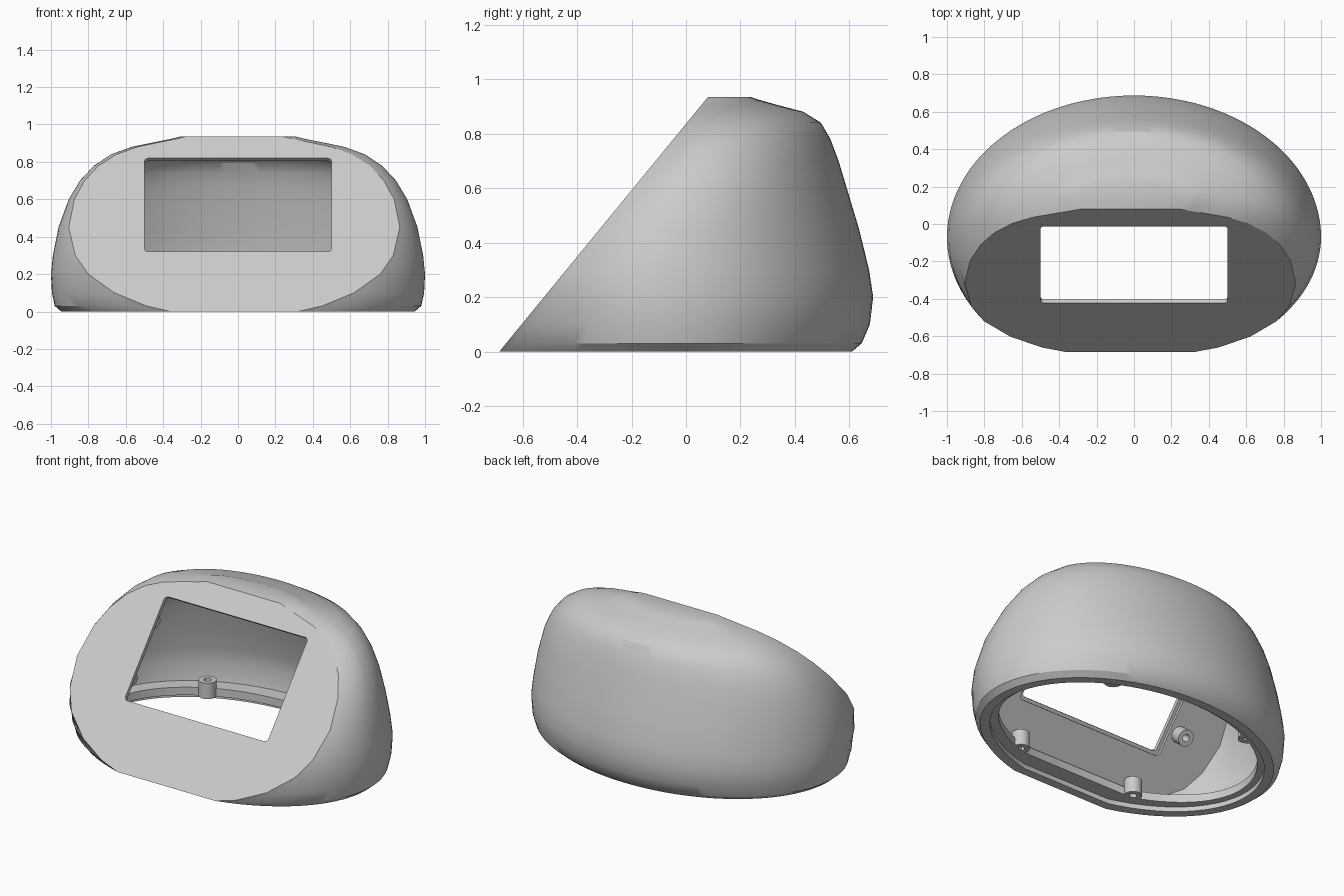
import bpy, bmesh, math
from mathutils import Matrix, Vector

old = bpy.data.objects.get("Cube")
if old:
    bpy.data.objects.remove(old, do_unlink=True)

grey = bpy.data.materials.new("plain_grey")
grey.use_nodes = True
grey.diffuse_color = (0.6, 0.6, 0.6, 1)
grey.node_tree.nodes["Principled BSDF"].inputs["Base Color"].default_value = (0.6, 0.6, 0.6, 1)

SLOPE = 1.22                      # rise of the slanted front
TILT = math.atan(SLOPE)
FRONT = -0.685
WALL = 0.055

# height, half width, half width of the flat front, back y, y of widest point
PROFILE = [
    (0.0, 0.945, 0.34, 0.61, -0.07),
    (0.03, 0.98, 0.47, 0.645, -0.07),
    (0.1, 0.995, 0.64, 0.675, -0.07),
    (0.2, 1.0, 0.78, 0.687, -0.07),
    (0.3, 0.99, 0.85, 0.672, -0.07),
    (0.45, 0.96, 0.885, 0.635, -0.05),
    (0.6, 0.905, 0.855, 0.59, 0.0),
    (0.7, 0.845, 0.80, 0.56, 0.04),
    (0.78, 0.77, 0.725, 0.53, 0.08),
    (0.84, 0.68, 0.63, 0.495, 0.11),
    (0.88, 0.57, 0.52, 0.43, 0.13),
    (0.905, 0.45, 0.40, 0.335, 0.14),
    (0.925, 0.35, 0.30, 0.265, 0.15),
    (0.935, 0.31, 0.26, 0.235, 0.15),
]


def lookup(z):
    for lo, hi in zip(PROFILE, PROFILE[1:]):
        if z <= hi[0]:
            t = (z - lo[0]) / (hi[0] - lo[0])
            return [p + (q - p) * t for p, q in zip(lo, hi)]
    return PROFILE[-1]


def section(key, inset=0, z=None, plane_z=None, steps=14):
    """Horizontal outline: flat front, rounded sides and back."""
    z = key if z is None else z
    plane_z = z if plane_z is None else plane_z
    _, a, f, back, mid = lookup(key)
    a, f, back = a - inset, f - inset / 2, back - inset
    front = plane_z / SLOPE + FRONT + inset
    mid = max(mid, front + 0.02)
    back = max(back, mid + 0.03)

    def side(sign):
        start = math.acos(min((f - sign * 0.02) / a, 0.995))
        depth = (mid - front) / math.sin(start)
        pts = []
        for i in range(steps):
            t = start * (i / steps - 1)
            pts.append(Vector((sign * a * math.cos(t), mid + depth * math.sin(t), z)))
        for i in range(steps * 2):
            t = math.pi / 2 * i / (steps * 2)
            pts.append(Vector((sign * a * math.cos(t), mid + (back - mid) * math.sin(t), z)))
        return pts

    return side(1) + [Vector((0, back, z))] + side(-1)[::-1]


def loft(name, rings, cyclic=False, matrix=Matrix()):
    bm = bmesh.new()
    loops = [[bm.verts.new(matrix @ p) for p in ring] for ring in rings]
    pairs = list(zip(loops, loops[1:])) + ([(loops[-1], loops[0])] if cyclic else [])
    n = len(loops[0])
    for low, high in pairs:
        for i in range(n):
            j = (i + 1) % n
            bm.faces.new((low[i], low[j], high[j], high[i]))
    if not cyclic:
        bm.faces.new(loops[0])
        bm.faces.new(loops[-1])
    bmesh.ops.recalc_face_normals(bm, faces=bm.faces)
    mesh = bpy.data.meshes.new(name)
    bm.to_mesh(mesh)
    bm.free()
    mesh.materials.append(grey)
    obj = bpy.data.objects.new(name, mesh)
    bpy.context.collection.objects.link(obj)
    return obj


def select(obj):
    bpy.ops.object.select_all(action="DESELECT")
    obj.select_set(True)
    bpy.context.view_layer.objects.active = obj


def smooth(obj):
    select(obj)
    bpy.ops.object.shade_smooth_by_angle(angle=math.radians(28))


# Housing: outer skin down to the rim, recessed ledge, then the inner skin
LEDGE, RECESS, LEDGE_TOP = 0.13, 0.03, 0.08
rings = [section(row[0]) for row in reversed(PROFILE)]
rings += [
    section(0, WALL),
    section(0, WALL, RECESS, 0),
    section(RECESS, LEDGE),
    section(RECESS, LEDGE, LEDGE_TOP, RECESS),
    section(LEDGE_TOP, WALL),
]
rings += [section(row[0], WALL, row[0] * 0.95) for row in PROFILE[3:-2]]
housing = loft("housing", rings)

# Window through the slanted front, with a shallow step on the inside
face_matrix = Matrix.Translation((0, 0.57 / SLOPE + FRONT, 0.57)) @ Matrix.Rotation(TILT, 4, "X")


def rounded_rectangle(w, h, r, z):
    pts = []
    for k, (sx, sy) in enumerate([(1, 1), (-1, 1), (-1, -1), (1, -1)]):
        for i in range(5):
            t = math.pi / 2 * (k + i / 4)
            pts.append(Vector((sx * (w / 2 - r) + r * math.cos(t),
                               sy * (h / 2 - r) + r * math.sin(t), z)))
    return pts


for grow, top in ((0, 0.1), (0.04, -0.025)):
    cutter = loft("window_cutter", [rounded_rectangle(1 + grow, 0.647 + grow, 0.022, z)
                                    for z in (-0.15, top)], matrix=face_matrix)
    cutter.hide_render = True
    cut = housing.modifiers.new("window", "BOOLEAN")
    cut.operation, cut.solver, cut.object = "DIFFERENCE", "EXACT", cutter
    select(housing)
    bpy.ops.object.modifier_apply(modifier=cut.name)
    bpy.data.objects.remove(cutter, do_unlink=True)
smooth(housing)


# Hollow screw posts
def post(name, matrix, radius, hole, height):
    def circle(r, z):
        return [Vector((r * math.cos(i * math.pi / 12), r * math.sin(i * math.pi / 12), z))
                for i in range(24)]
    rings = [circle(radius, 0), circle(radius, height), circle(hole, height), circle(hole, 0)]
    smooth(loft(name, rings, cyclic=True, matrix=matrix))


for side, sign in (("left", 1), ("right", -1)):
    for end, x, y in (("back", 0.5, 0.41), ("front", 0.42, -0.51)):
        post(f"{end}_{side}_floor_post", Matrix.Translation((sign * x, y, RECESS)),
             0.052, 0.022, 0.1)
    for end, v in (("upper", 0.18), ("lower", -0.18)):
        post(f"{end}_{side}_window_post",
             face_matrix @ Matrix.Translation((sign * 0.59, v, -0.12)), 0.05, 0.022, 0.09)
